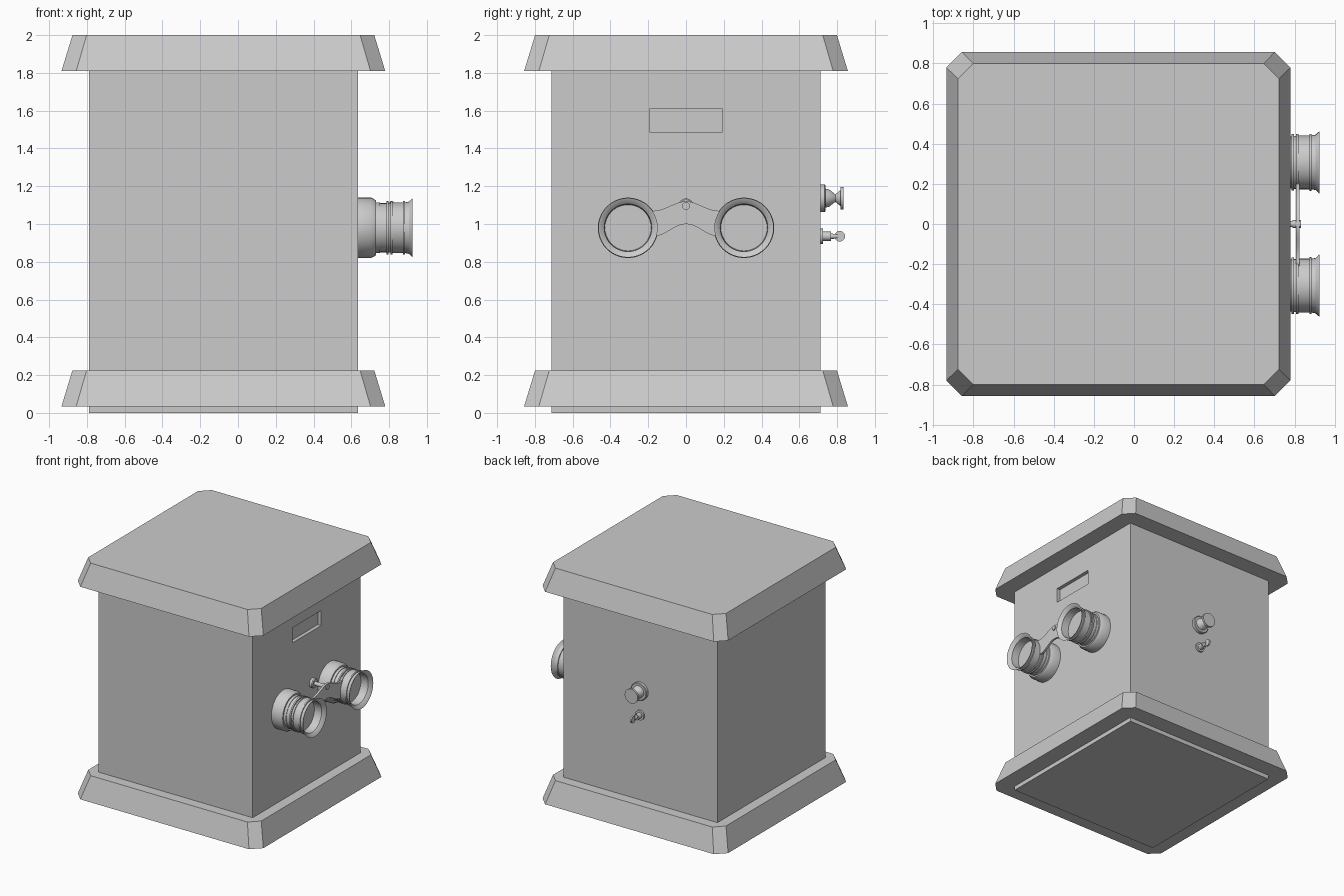
import bpy, bmesh, math
from mathutils import Matrix, Vector

if "Cube" in bpy.data.objects:
    bpy.data.objects.remove(bpy.data.objects["Cube"])

CX = -0.0775          # cabinet centre in x
HALF = 0.7125         # cabinet half width
FACE_X = CX + HALF    # viewing face


def finish(name, bm, smooth=False):
    bmesh.ops.recalc_face_normals(bm, faces=bm.faces)
    me = bpy.data.meshes.new(name)
    bm.to_mesh(me)
    bm.free()
    ob = bpy.data.objects.new(name, me)
    bpy.context.collection.objects.link(ob)
    if smooth:
        bpy.ops.object.select_all(action='DESELECT')
        bpy.context.view_layer.objects.active = ob
        ob.select_set(True)
        bpy.ops.object.shade_smooth_by_angle(angle=math.radians(30))
    return ob


def loft(name, loops, smooth=False):
    """Skin equal-length loops of points and cap both ends."""
    bm = bmesh.new()
    rings = [[bm.verts.new(p) for p in loop] for loop in loops]
    n = len(rings[0])
    for a, b in zip(rings, rings[1:]):
        for i in range(n):
            j = (i + 1) % n
            bm.faces.new((a[i], a[j], b[j], b[i]))
    bm.faces.new(rings[0][::-1])
    bm.faces.new(rings[-1])
    return finish(name, bm, smooth)


def box(name, center, size):
    bm = bmesh.new()
    bmesh.ops.create_cube(bm, size=1, matrix=Matrix.Translation(center) @ Matrix.Diagonal((*size, 1)))
    return finish(name, bm)


def lathe(name, origin, axis, profile, sides=32):
    """Turned part: profile is (distance along axis, radius)."""
    rot = Vector((0, 0, 1)).rotation_difference(Vector(axis)).to_matrix()
    loops = []
    for d, r in profile:
        loops.append([Vector(origin) + rot @ Vector((r * math.cos(t), r * math.sin(t), d))
                      for t in (2 * math.pi * i / sides for i in range(sides))])
    return loft(name, loops, True)


def chamfered_square(h, c, z):
    k = h - c
    pts = [(h, -k), (h, k), (k, h), (-k, h), (-h, k), (-h, -k), (-k, -h), (k, -h)]
    return [(CX + x, y, z) for x, y in pts]


# Cabinet with recessed slot in the viewing face
cabinet = box("cabinet", (CX, 0, 0.95), (2 * HALF, 2 * HALF, 1.9))
cutter = box("slot_cutter", (FACE_X, 0, 1.548), (0.06, 0.38, 0.125))
cutter.hide_render = True
mod = cabinet.modifiers.new("slot", 'BOOLEAN')
mod.operation = 'DIFFERENCE'
mod.solver = 'EXACT'
mod.object = cutter
bpy.ops.object.select_all(action='DESELECT')
bpy.context.view_layer.objects.active = cabinet
cabinet.select_set(True)
bpy.ops.object.modifier_apply(modifier="slot")
bpy.data.objects.remove(cutter)

# Sloped trims at the bottom and top
for name, z in (("base_trim", 0.035), ("top_trim", 1.81)):
    loft(name, [chamfered_square(0.857, 0.078, z), chamfered_square(0.799, 0.075, z + 0.19)])

# Eyepieces: stepped barrels with flared rims and recessed lenses
barrel = [(0, 0.16), (0.07, 0.16), (0.095, 0.146), (0.095, 0.134), (0.118, 0.134),
          (0.118, 0.13), (0.15, 0.13), (0.15, 0.141), (0.162, 0.141), (0.162, 0.132),
          (0.172, 0.132), (0.172, 0.141), (0.184, 0.141), (0.184, 0.134),
          (0.238, 0.134), (0.238, 0.142), (0.25, 0.142), (0.25, 0.134),
          (0.27, 0.138), (0.29, 0.157), (0.288, 0.15), (0.265, 0.126), (0.2, 0.122)]
for side, y in (("left", -0.307), ("right", 0.307)):
    lathe(side + "_eyepiece", (FACE_X, y, 0.98), (1, 0, 0), barrel, 40)

# Curved bridge plate joining the eyepieces
ys = [-0.21 + 0.42 * i / 20 for i in range(21)]


def bridge_edge(y, mid, end):
    t = min(abs(y) / 0.17, 1.0)
    return end + (mid - end) * (0.5 + 0.5 * math.cos(math.pi * t))


outline = [(y, bridge_edge(y, 1.0, 0.935)) for y in ys]
outline += [(y, bridge_edge(y, 1.12, 1.07)) for y in reversed(ys)]
loft("bridge", [[(x, y, z) for y, z in outline] for x in (0.806, 0.824)], True)

# Focus wheel and shaft behind the bridge
lathe("focus_wheel", (0.68, 0, 1.095), (1, 0, 0),
      [(0, 0.034), (0.006, 0.04), (0.028, 0.04), (0.034, 0.034), (0.034, 0.016),
       (0.11, 0.016), (0.11, 0.02), (0.152, 0.02)], 24)

# Winding knob on the rear face
lathe("winding_knob", (CX, HALF, 1.137), (0, 1, 0),
      [(0, 0.073), (0.022, 0.073), (0.026, 0.068), (0.026, 0.05), (0.045, 0.046),
       (0.078, 0.02), (0.105, 0.042), (0.105, 0.06), (0.122, 0.06)])

# Small flat key below the knob
lathe("key_stem", (CX, HALF, 0.935), (0, 1, 0),
      [(0, 0.04), (0.014, 0.04), (0.014, 0.024), (0.055, 0.024), (0.055, 0.014), (0.09, 0.012)], 24)
lathe("key_grip", (CX - 0.007, 0.814, 0.935), (1, 0, 0), [(0, 0.028), (0.014, 0.028)], 24)
